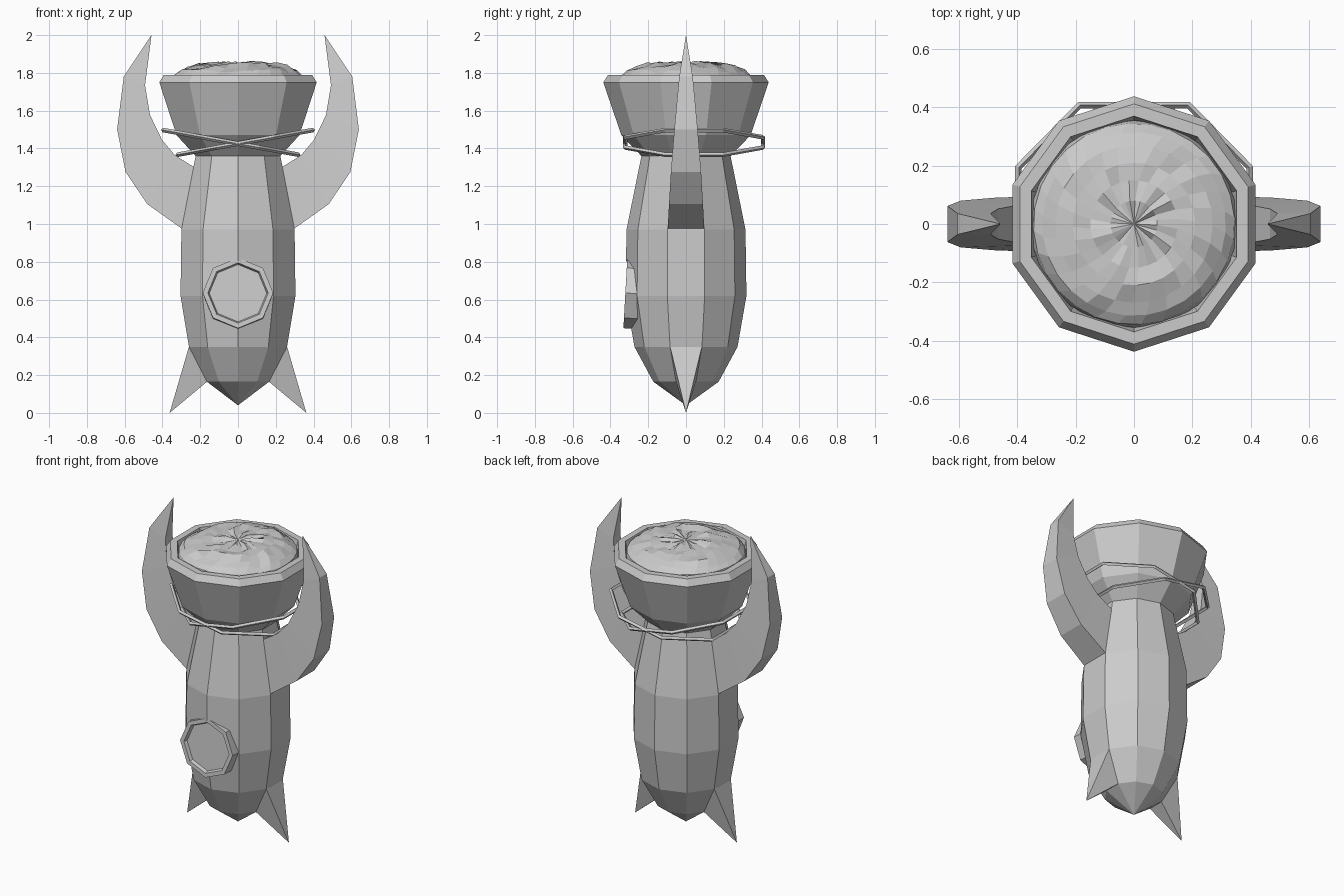
import bpy, bmesh, math, random
from mathutils import Matrix

if "Cube" in bpy.data.objects:
    bpy.data.objects.remove(bpy.data.objects["Cube"])

random.seed(4)


def make(name, verts, faces, matrix=None):
    bm = bmesh.new()
    vs = [bm.verts.new(v) for v in verts]
    for f in faces:
        bm.faces.new([vs[i] for i in f])
    if matrix:
        bm.transform(matrix)
    bmesh.ops.remove_doubles(bm, verts=bm.verts, dist=1e-5)
    bmesh.ops.recalc_face_normals(bm, faces=bm.faces)
    me = bpy.data.meshes.new(name)
    bm.to_mesh(me)
    bm.free()
    ob = bpy.data.objects.new(name, me)
    bpy.context.collection.objects.link(ob)
    return ob


def lathe(name, profile, sides, start=90, matrix=None):
    """Revolve (radius, z) points about z and cap open ends."""
    verts, faces = [], []
    for r, z in profile:
        for i in range(sides):
            a = math.radians(start) + math.tau * i / sides
            r2 = max(r, 1e-7)
            verts.append((r2 * math.cos(a), r2 * math.sin(a), z))
    for k in range(len(profile) - 1):
        for i in range(sides):
            j = (i + 1) % sides
            a, b = k * sides, (k + 1) * sides
            if profile[k][0] == 0:
                faces.append((a, b + j, b + i))
            else:
                faces.append((a + i, a + j, b + j, b + i))
    for k in (0, len(profile) - 1):
        if profile[k][0] > 0:
            faces.append([k * sides + i for i in range(sides)])
    # collapse the pole onto one vertex index
    return make(name, verts, faces, matrix)


# Ten-sided rocket-like body
body = lathe("body", [(0, .04), (.173, .165), (.273, .35), (.32, .62),
                      (.315, .97), (.236, 1.36)], 10)

# Bowl head with a bevelled rim and recessed inside
lathe("bowl", [(.236, 1.36), (.342, 1.47), (.438, 1.75), (.412, 1.79),
               (.37, 1.79), (.35, 1.70)], 10)

# Rough heap filling the bowl
prof = [(.355, 1.75), (.345, 1.785), (.315, 1.81), (.27, 1.832),
        (.21, 1.846), (.15, 1.85), (.08, 1.852)]
N = 28
verts, faces = [], []
for k, (r, z) in enumerate(prof):
    for i in range(N):
        a = math.tau * (i + .3 * k) / N
        verts.append((r * math.cos(a), r * math.sin(a),
                      z + (random.uniform(-.011, .011) if k > 1 else 0)))
verts.append((0, 0, 1.85))
for i in range(N):
    j = (i + 1) % N
    for k in range(len(prof) - 1):
        faces.append((k * N + i, k * N + j, (k + 1) * N + j, (k + 1) * N + i))
    faces.append(((len(prof) - 1) * N + i, (len(prof) - 1) * N + j, len(verts) - 1))
make("bowl_filling", verts, faces)

# Porthole: octagonal frame with recessed pane, set into the body front
place = (Matrix.Translation((0, -.32, .635)) @ Matrix.Rotation(math.radians(-3.2), 4, 'X')
         @ Matrix.Rotation(math.radians(90), 4, 'X'))
cutter = lathe("porthole_cutter", [(.17, -.045), (.17, .2)], 8, matrix=place)
cutter.hide_render = True
mod = body.modifiers.new("porthole_cut", 'BOOLEAN')
mod.operation = 'DIFFERENCE'
mod.solver = 'EXACT'
mod.object = cutter
bpy.context.view_layer.objects.active = body
bpy.ops.object.modifier_apply(modifier=mod.name)
bpy.data.objects.remove(cutter)
lathe("porthole", [(.187, -.07), (.187, .001), (.16, .001), (.152, -.02)], 8, matrix=place)

# Curved arms: (outer x, outer z, inner x, inner z, outer half width, inner half width)
arm = [(.29, .97, .225, 1.296, .097, .078),
       (.48, 1.105, .335, 1.365, .09, .072),
       (.595, 1.275, .402, 1.445, .08, .064),
       (.64, 1.50, .466, 1.577, .062, .052),
       (.605, 1.78, .492, 1.735, .036, .036)]
for s, side in ((1, "right"), (-1, "left")):
    verts, faces = [], []
    for xo, zo, xi, zi, ho, hi in arm:
        verts += [(s * xo, -ho, zo), (s * xo, ho, zo), (s * xi, hi, zi), (s * xi, -hi, zi)]
    verts.append((s * .458, 0, 2.0))
    last = 4 * (len(arm) - 1)
    for i in range(4):
        j = (i + 1) % 4
        for k in range(0, last, 4):
            faces.append((k + i, k + j, k + 4 + j, k + 4 + i))
        faces.append((last + i, last + j, last + 4))
    faces.append((0, 1, 2, 3))
    make("arm_" + side, verts, faces)

    # Pointed foot fin pulled out of the lower side face
    verts = [(s * .26, -.084, .35), (s * .26, .084, .35), (s * .164, .053, .165),
             (s * .164, -.053, .165), (s * .362, 0, 0)]
    make("foot_fin_" + side, verts,
         [(0, 1, 2, 3), (0, 1, 4), (1, 2, 4), (2, 3, 4), (3, 0, 4)])

    # Tilted octagonal neck ring, the two cross at front and back
    bpy.ops.mesh.primitive_torus_add(major_segments=8, minor_segments=4,
                                     major_radius=.395, minor_radius=.012)
    ring = bpy.context.object
    ring.name = "neck_ring_" + side
    ring.data.transform(Matrix.Translation((s * .038, .043, 1.432))
                        @ Matrix.Rotation(-s * math.radians(10.3), 4, 'Y')
                        @ Matrix.Rotation(math.radians(22.5), 4, 'Z'))
